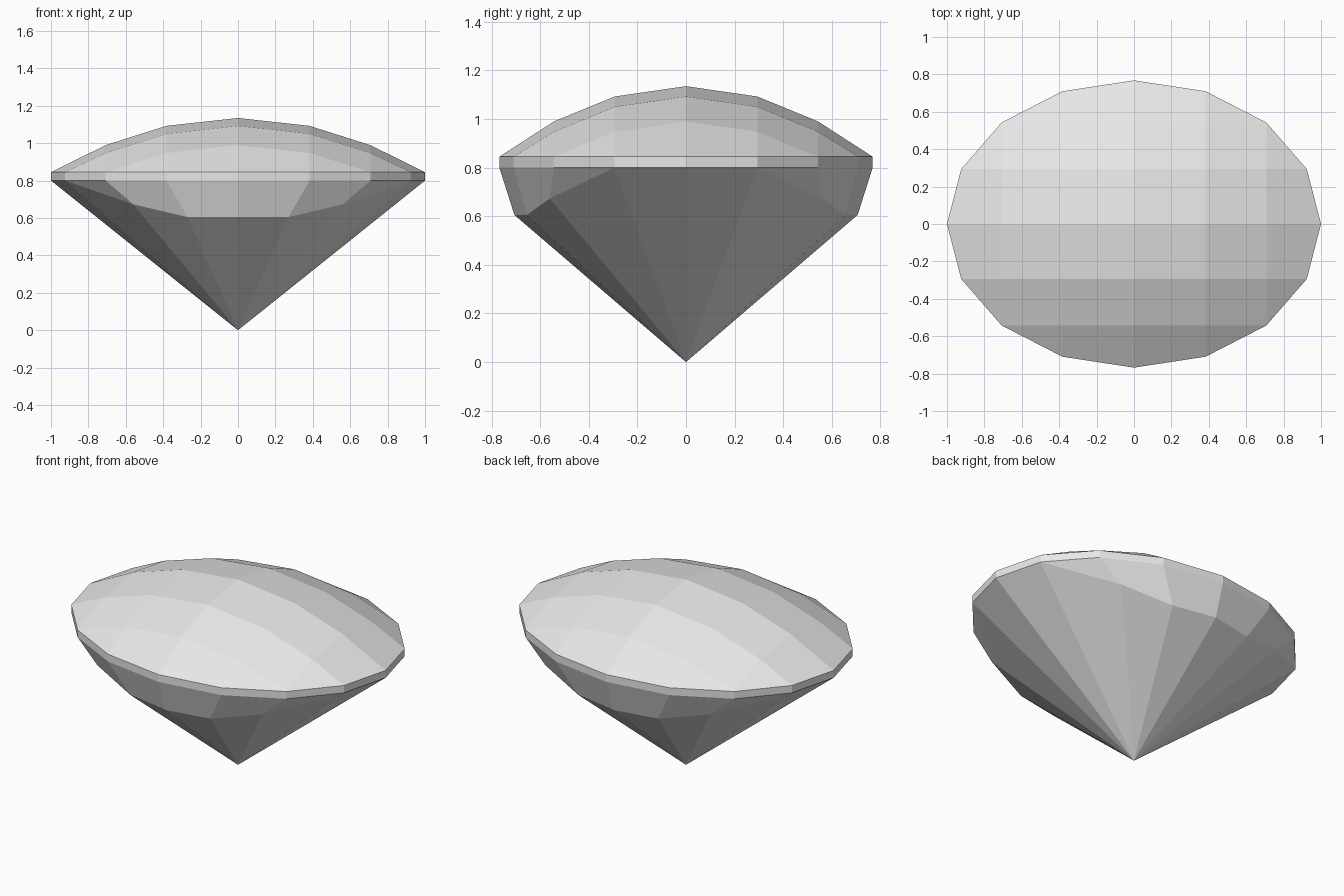
import bpy
import bmesh
from math import sin, cos, pi

cube = bpy.data.objects.get("Cube")
if cube:
    bpy.data.objects.remove(cube, do_unlink=True)

DEPTH = 0.768            # oval width along y
GIRDLE_LOW, GIRDLE_HIGH, DOME = 0.80, 0.845, 0.29
STEP = pi / 8            # sixteen-sided outline

bm = bmesh.new()


def face(points):
    """Add a face, skipping repeated corners."""
    corners = []
    for p in points:
        if all(sum(abs(a - b) for a, b in zip(p, q)) > 1e-4 for q in corners):
            corners.append(p)
    bm.faces.new([bm.verts.new(p) for p in corners])


def rim(k, z):
    return (cos(k * STEP), DEPTH * sin(k * STEP), z)


def dome(u, v):
    return (u, DEPTH * v, GIRDLE_HIGH + DOME * (1 - u * u - v * v))


# Crown: square grid of facets laid over a shallow dome
lines = [sin(k * STEP) for k in range(-2, 3)]
for u0, u1 in zip(lines, lines[1:]):
    for v0, v1 in zip(lines, lines[1:]):
        face([dome(u0, v0), dome(u1, v0), dome(u1, v1), dome(u0, v1)])

# Crown border: four strips joining the grid to the rim
for side in range(4):
    c, s = cos(side * pi / 2), sin(side * pi / 2)
    inner = [dome(c * lines[-1] - s * v, s * lines[-1] + c * v) for v in lines]
    outer = [rim(side * 4 + k, GIRDLE_HIGH) for k in range(-2, 3)]
    for j in range(4):
        face([inner[j], outer[j], outer[j + 1], inner[j + 1]])

# Girdle: thin upright band
for k in range(16):
    face([rim(k, GIRDLE_LOW), rim(k + 1, GIRDLE_LOW),
          rim(k + 1, GIRDLE_HIGH), rim(k, GIRDLE_HIGH)])

# Pavilion: one quarter of upper and lower facets, mirrored to four
upper = [rim(k, GIRDLE_LOW) for k in range(5)]
lower = upper[:2] + [(0.56, 0.56, 0.673), (0.27, 0.655, 0.605), (0, 0.706, 0.605)]
tip = (0, 0, 0)
for sx in (1, -1):
    for sy in (1, -1):
        def flip(points):
            return [(sx * x, sy * y, z) for x, y, z in points]
        for j in range(4):
            if j > 0:
                face(flip([upper[j], upper[j + 1], lower[j + 1], lower[j]]))
            face(flip([lower[j], lower[j + 1], tip]))

bmesh.ops.remove_doubles(bm, verts=bm.verts, dist=0.001)
bmesh.ops.recalc_face_normals(bm, faces=bm.faces)

mesh = bpy.data.meshes.new("cut_gem")
bm.to_mesh(mesh)
bm.free()
gem = bpy.data.objects.new("cut_gem", mesh)
bpy.context.collection.objects.link(gem)

# Single pale grey material
grey = bpy.data.materials.new("pale_grey")
grey.use_nodes = True
colour = (0.8, 0.8, 0.8, 1)
grey.diffuse_color = colour
for node in grey.node_tree.nodes:
    if node.type == "BSDF_PRINCIPLED":
        node.inputs["Base Color"].default_value = colour
mesh.materials.append(grey)
